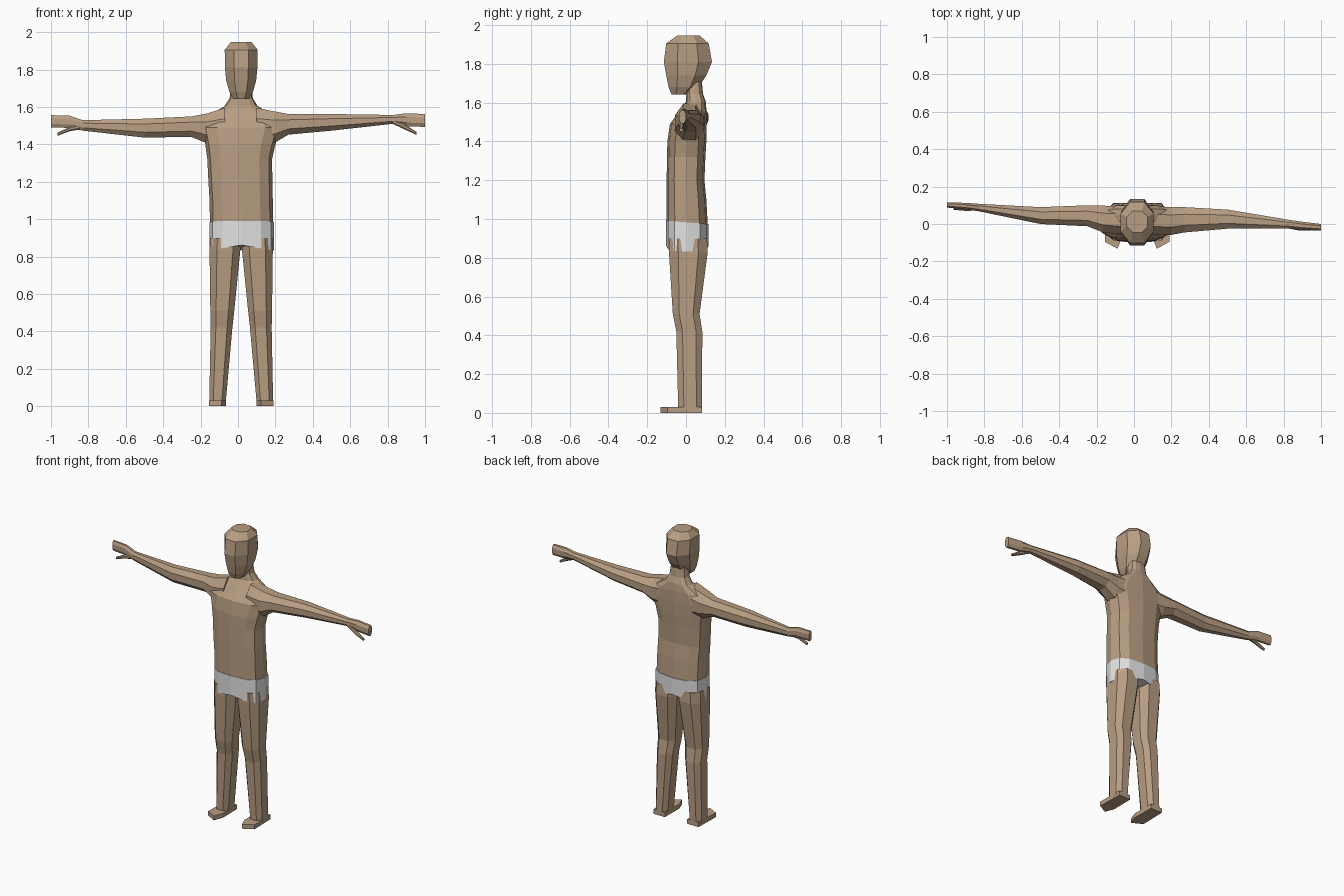
import bpy, bmesh, math
from mathutils import Vector


def material(name, rgb):
    m = bpy.data.materials.new(name)
    m.diffuse_color = (*rgb, 1)
    return m


skin = material("skin_tan", (0.48, 0.34, 0.225))
cloth = material("cloth_white", (0.76, 0.76, 0.76))
MID = 0.017  # x of the body's middle plane


def loft(name, rings, mat):
    """Skin a list of equal-length point rings and cap both ends."""
    bm = bmesh.new()
    loops = [[bm.verts.new(p) for p in r] for r in rings]
    n = len(loops[0])
    for a, b in zip(loops, loops[1:]):
        for i in range(n):
            j = (i + 1) % n
            bm.faces.new((a[i], a[j], b[j], b[i]))
    bm.faces.new(loops[0])
    bm.faces.new(loops[-1])
    bmesh.ops.recalc_face_normals(bm, faces=bm.faces)
    me = bpy.data.meshes.new(name)
    bm.to_mesh(me)
    bm.free()
    me.materials.append(mat)
    ob = bpy.data.objects.new(name, me)
    bpy.context.collection.objects.link(ob)
    return ob


def box_ring(a0, a1, b0, b1, cut=0.28):
    """Rectangle with cut corners."""
    u, v = (a1 - a0) * cut, (b1 - b0) * cut
    return [(a0 + u, b0), (a1 - u, b0), (a1, b0 + v), (a1, b1 - v),
            (a1 - u, b1), (a0 + u, b1), (a0, b1 - v), (a0, b0 + v)]


def oval_ring(x0, x1, y0, y1, n=12, power=2.7):
    """Squarish oval."""
    pts = []
    for i in range(n):
        c, s = math.cos(2 * math.pi * i / n), math.sin(2 * math.pi * i / n)
        pts.append(((x0 + x1) / 2 + (x1 - x0) / 2 * math.copysign(abs(c) ** (2 / power), c),
                    (y0 + y1) / 2 + (y1 - y0) / 2 * math.copysign(abs(s) ** (2 / power), s)))
    return pts


# Torso and neck: z, x0, x1, y0, y1
torso = [
    (0.97, -0.150, 0.188, -0.100, 0.112),
    (1.10, -0.152, 0.186, -0.100, 0.105),
    (1.20, -0.158, 0.184, -0.100, 0.095),
    (1.32, -0.164, 0.182, -0.098, 0.100),
    (1.40, -0.175, 0.200, -0.096, 0.105),
    (1.49, -0.195, 0.230, -0.083, 0.107),
    (1.555, -0.150, 0.185, -0.035, 0.106),
    (1.605, -0.072, 0.105, 0.000, 0.102),
    (1.645, -0.045, 0.080, 0.002, 0.088),
    (1.72, -0.035, 0.070, 0.000, 0.080),
]
loft("torso", [[(x, y, z) for x, y in oval_ring(*e)] for z, *e in torso], skin)


# Shorts: top slopes to the back, bottom drops at the sides
hips = oval_ring(-0.153, 0.193, -0.103, 0.117)
low = [(x, y, 0.862 - 0.03 * abs(x - MID) / 0.17) for x, y in hips]
high = [(x, y, 0.983 - 0.08 * y) for x, y in hips]
loft("shorts", [low, high], cloth)

# Head: z, half width, y0, y1
head = [
    (1.642, 0.042, -0.075, 0.010),
    (1.68, 0.063, -0.090, 0.065),
    (1.74, 0.080, -0.102, 0.105),
    (1.81, 0.087, -0.114, 0.134),
    (1.905, 0.088, -0.102, 0.117),
    (1.946, 0.056, -0.045, 0.070),
]
loft("head", [[(x, y, z) for x, y in box_ring(MID - w, MID + w, y0, y1)]
              for z, w, y0, y1 in head], skin)

# Legs and feet, mirrored about the middle plane: z, x0, x1, y0, y1
leg = [
    (0.90, 0.018, 0.183, -0.088, 0.108),
    (0.83, 0.022, 0.186, -0.088, 0.112),
    (0.51, 0.054, 0.182, -0.068, 0.070),
    (0.42, 0.064, 0.180, -0.050, 0.084),
    (0.015, 0.100, 0.188, -0.040, 0.083),
]
sole = [(0.100, 0.083), (0.186, 0.083), (0.190, -0.095), (0.122, -0.132), (0.098, -0.070)]
for side, s in (("right", 1), ("left", -1)):
    def flip(x):
        return MID + s * (x - MID)
    loft(side + "_leg", [[(flip(x), y, z) for x, y in box_ring(*e, cut=0.24)]
                         for z, *e in leg], skin)
    loft(side + "_foot", [[(flip(x), y, z) for x, y in sole] for z in (0, 0.03)], skin)

# Arms with hands: x, y0, y1, z0, z1
arms = {
    "right": [(0.10, -0.055, 0.095, 1.39, 1.595), (0.20, -0.058, 0.090, 1.41, 1.575),
              (0.27, -0.045, 0.090, 1.452, 1.562), (0.50, -0.025, 0.077, 1.473, 1.562),
              (0.83, -0.025, 0.022, 1.510, 1.557), (0.90, -0.031, 0.012, 1.497, 1.566),
              (1.00, -0.036, 0.000, 1.493, 1.562)],
    "left": [(-0.07, -0.055, 0.095, 1.39, 1.595), (-0.165, -0.045, 0.098, 1.405, 1.565),
             (-0.25, -0.012, 0.100, 1.440, 1.549), (-0.50, 0.000, 0.090, 1.436, 1.537),
             (-0.83, 0.068, 0.108, 1.473, 1.529), (-0.90, 0.078, 0.113, 1.488, 1.553),
             (-1.00, 0.088, 0.116, 1.490, 1.556)],
}
thumbs = {
    "right": [(0.83, -0.025, 0.005, 1.508, 1.535), (0.89, -0.036, -0.012, 1.480, 1.508),
              (0.955, -0.033, -0.016, 1.450, 1.466)],
    "left": [(-0.84, 0.072, 0.100, 1.480, 1.510), (-0.90, 0.070, 0.094, 1.470, 1.493),
             (-0.965, 0.076, 0.094, 1.446, 1.462)],
}
for parts, label in ((arms, "_arm"), (thumbs, "_thumb")):
    for side, rows in parts.items():
        loft(side + label, [[(x, y, z) for y, z in box_ring(*e)] for x, *e in rows], skin)
